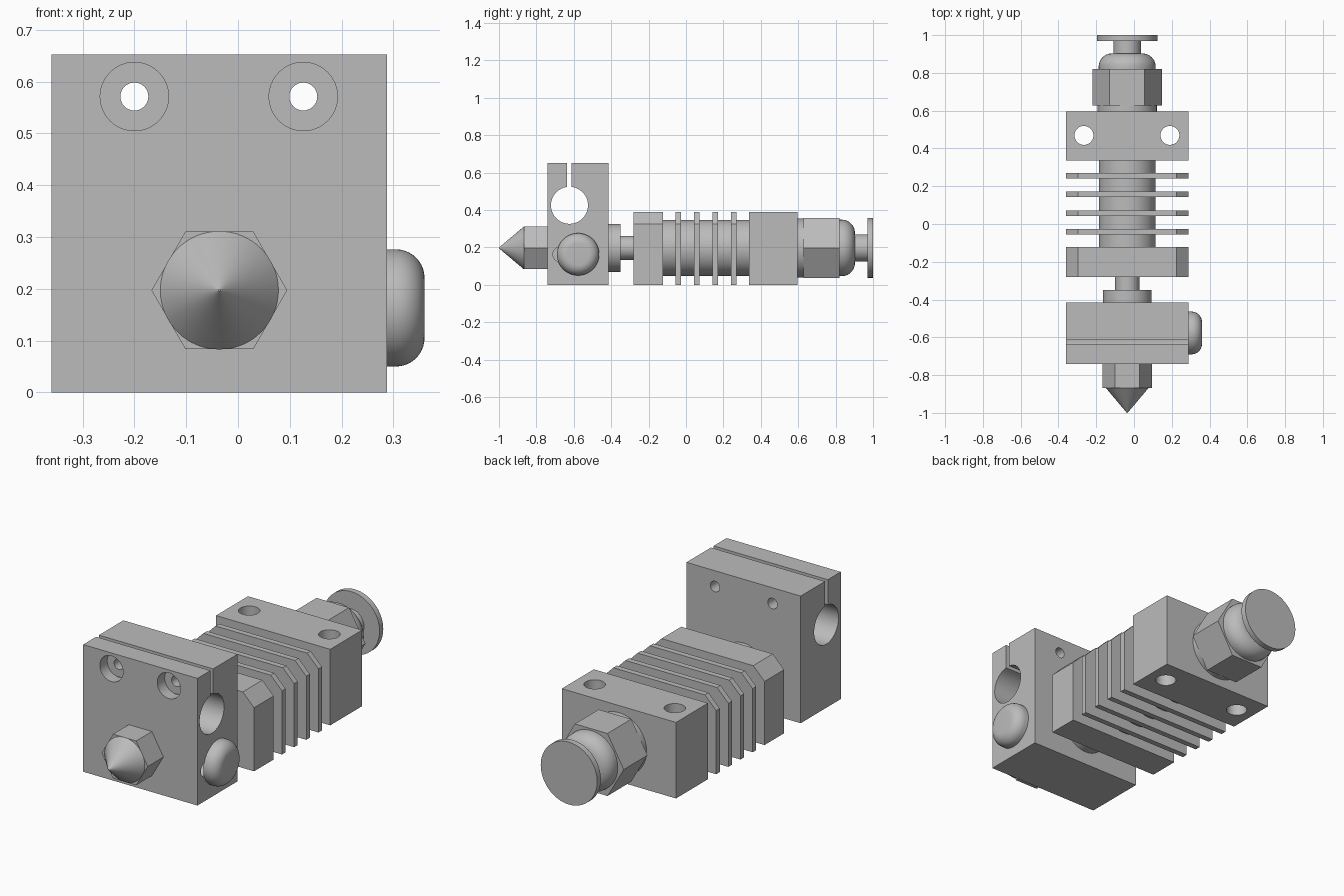
import bpy
import bmesh
from math import pi, sin, cos, radians
from mathutils import Vector, Matrix

cube = bpy.data.objects.get("Cube")
if cube:
    bpy.data.objects.remove(cube, do_unlink=True)

metal = bpy.data.materials.new("plain grey metal")
metal.use_nodes = True
GREY = (0.5, 0.5, 0.5, 1.0)
metal.diffuse_color = GREY
metal.node_tree.nodes["Principled BSDF"].inputs["Base Color"].default_value = GREY

CX, CZ = -0.036, 0.197          # main axis of the assembly
LEFT, RIGHT = -0.36, 0.288      # side faces of the blocks


def finish(name, bm):
    bmesh.ops.recalc_face_normals(bm, faces=bm.faces)
    mesh = bpy.data.meshes.new(name)
    bm.to_mesh(mesh)
    bm.free()
    mesh.materials.append(metal)
    obj = bpy.data.objects.new(name, mesh)
    bpy.context.collection.objects.link(obj)
    return obj


def activate(obj):
    bpy.ops.object.select_all(action='DESELECT')
    obj.select_set(True)
    bpy.context.view_layer.objects.active = obj


def smooth(obj):
    activate(obj)
    bpy.ops.object.shade_smooth_by_angle(angle=radians(30))
    return obj


def box(name, lo, hi):
    lo, hi = Vector(lo), Vector(hi)
    bm = bmesh.new()
    size = Matrix.Diagonal((*(hi - lo), 1))
    bmesh.ops.create_cube(bm, size=1, matrix=Matrix.Translation((lo + hi) / 2) @ size)
    return finish(name, bm)


def lathe(name, profile, origin=(CX, 0, CZ), axis='Y', sides=64):
    """Revolve (radius, distance along axis) points, closing both ends."""
    pts = [(0, profile[0][1]), *profile, (0, profile[-1][1])]
    along = Vector((0, 1, 0)) if axis == 'Y' else Vector((1, 0, 0)) if axis == 'X' else Vector((0, 0, 1))
    out = Vector((0, 1, 0)) if axis == 'X' else Vector((1, 0, 0))
    o = Vector(origin)
    bm = bmesh.new()
    verts = [bm.verts.new(o + out * r + along * d) for r, d in pts]
    edges = [bm.edges.new(pair) for pair in zip(verts, verts[1:])]
    bmesh.ops.spin(bm, geom=verts + edges, cent=o, axis=along, angle=2 * pi, steps=sides)
    bmesh.ops.remove_doubles(bm, verts=bm.verts, dist=1e-5)
    return smooth(finish(name, bm))


def rod(name, r, a, b, **kw):
    return lathe(name, [(r, a), (r, b)], **kw)


def rounded(r, a, b, fillet, steps=10):
    """Profile of a disc with its far rim rounded."""
    arc = [(i * pi / 2 / steps) for i in range(steps + 1)]
    return [(r, a)] + [(r - fillet + fillet * cos(t), b - fillet + fillet * sin(t)) for t in arc]


def cut(obj, cutters):
    for cutter in cutters:
        cutter.hide_render = True
        activate(obj)
        mod = obj.modifiers.new("cut", 'BOOLEAN')
        mod.operation = 'DIFFERENCE'
        mod.solver = 'EXACT'
        mod.object = cutter
        bpy.ops.object.modifier_apply(modifier=mod.name)
        bpy.data.objects.remove(cutter, do_unlink=True)
    smooth(obj)


def chamfered_plate(name, y0, y1, top=0.39, c=0.064):
    outline = [(LEFT, 0), (RIGHT, 0), (RIGHT, top - c), (RIGHT - c, top),
               (LEFT + c, top), (LEFT, top - c)]
    bm = bmesh.new()
    face = bm.faces.new([bm.verts.new((x, y0, z)) for x, z in outline])
    ext = bmesh.ops.extrude_face_region(bm, geom=[face])["geom"]
    bmesh.ops.translate(bm, vec=(0, y1 - y0, 0),
                        verts=[v for v in ext if isinstance(v, bmesh.types.BMVert)])
    return finish(name, bm)


# Nozzle
nozzle_tip = lathe("nozzle_tip", [(0.002, -1.0), (0.114, -0.867)])
nozzle_hex = rod("nozzle_hex", 0.131, -0.867, -0.735, sides=6)

# Heater block with clamp bore, slot, counterbored screw holes and sensor hole
heater_block = box("heater_block", (LEFT, -0.74, 0), (RIGHT, -0.415, 0.652))
cutters = [
    rod("clamp_bore", 0.099, -0.5, 0.5, origin=(0, -0.623, 0.425), axis='X'),
    box("clamp_slot", (-0.5, -0.635, 0.45), (0.5, -0.613, 0.8)),
    rod("sensor_hole", 0.04, 0.0, 0.4, origin=(0, -0.672, 0.163), axis='X', sides=32),
]
for x in (-0.2, 0.126):
    cutters.append(rod("screw_hole", 0.027, -0.9, -0.3, origin=(x, 0, 0.571), sides=32))
    cutters.append(rod("counterbore", 0.066, -0.9, -0.68, origin=(x, 0, 0.571)))
cut(heater_block, cutters)

# Retaining screw on the side of the heater block
lathe("side_screw_head", rounded(0.113, RIGHT - 0.002, 0.36, 0.055),
      origin=(0, -0.577, 0.163), axis='X')

# Heat break
rod("heat_break_collar", 0.128, -0.417, -0.349)
rod("heat_break_neck", 0.064, -0.352, -0.28)

# Heat sink: front plate, fins, core and rear mounting block
chamfered_plate("heat_sink_front", -0.281, -0.122)
for i in range(4):
    y = -0.055 + 0.0985 * i
    chamfered_plate(f"heat_sink_fin_{i + 1}", y, y + 0.029)
rod("heat_sink_core", 0.15, -0.125, 0.34)
mount_block = box("mount_block", (LEFT, 0.336, 0), (RIGHT, 0.595, 0.39))
cut(mount_block, [rod("mount_hole", 0.05, -0.2, 0.6, origin=(x, 0.469, 0), axis='Z')
                  for x in (-0.265, 0.19)])

# Tube fitting
rod("fitting_base", 0.157, 0.593, 0.63)
rod("fitting_hex", 0.185, 0.627, 0.82, sides=6)
lathe("fitting_dome", rounded(0.151, 0.818, 0.903, 0.07))
rod("release_neck", 0.072, 0.9, 0.972)
rod("release_disc", 0.16, 0.97, 1.0)
